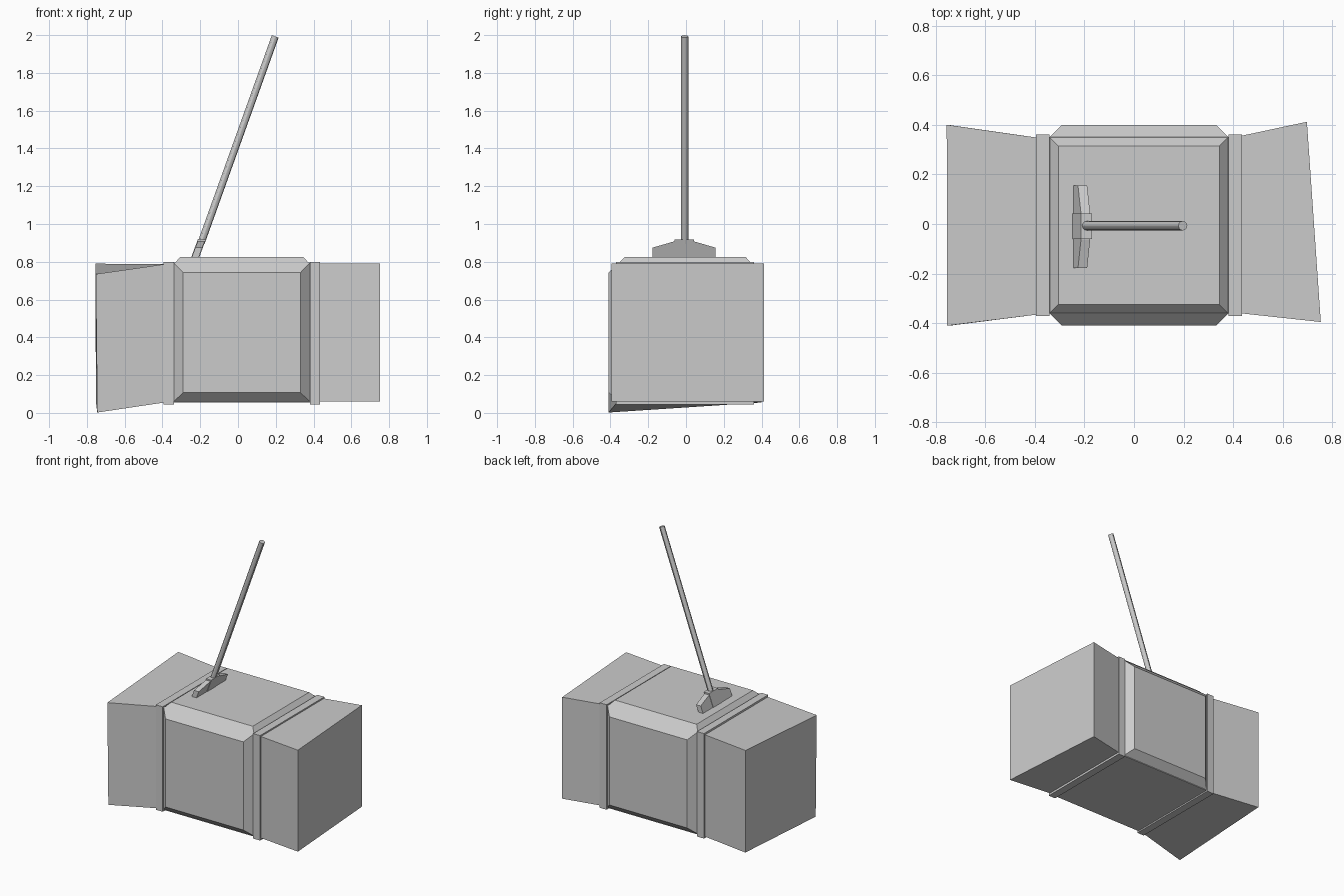
import bpy, bmesh
from mathutils import Vector

if "Cube" in bpy.data.objects:
    bpy.data.objects.remove(bpy.data.objects["Cube"])


def make(name, bm):
    bmesh.ops.recalc_face_normals(bm, faces=bm.faces[:])
    me = bpy.data.meshes.new(name)
    bm.to_mesh(me)
    bm.free()
    ob = bpy.data.objects.new(name, me)
    bpy.context.collection.objects.link(ob)
    return ob


def loft(name, a, b):
    """Closed solid between two matching point loops."""
    bm = bmesh.new()
    va = [bm.verts.new(p) for p in a]
    vb = [bm.verts.new(p) for p in b]
    bm.faces.new(va)
    bm.faces.new(vb[::-1])
    for i in range(len(a)):
        j = (i + 1) % len(a)
        bm.faces.new((va[i], va[j], vb[j], vb[i]))
    return make(name, bm)


def rect_x(x, y0, y1, z0, z1):
    return [(x, y0, z0), (x, y1, z0), (x, y1, z1), (x, y0, z1)]


def rect_y(y, x0, x1, z0, z1):
    return [(x0, y, z0), (x1, y, z0), (x1, y, z1), (x0, y, z1)]


def rect_z(z, x0, x1, y0, y1):
    return [(x0, y0, z), (x1, y0, z), (x1, y1, z), (x0, y1, z)]


# Centre block with bevelled raised panels
loft("core_block", rect_x(-0.345, -0.36, 0.35, 0.055, 0.79),
     rect_x(0.385, -0.36, 0.35, 0.055, 0.79))
for name, y0, y1 in (("front_panel", -0.36, -0.41), ("back_panel", 0.35, 0.40)):
    loft(name, rect_y(y0, -0.34, 0.38, 0.06, 0.795),
         rect_y(y1, -0.29, 0.33, 0.108, 0.742))
loft("top_panel", rect_z(0.788, -0.34, 0.38, -0.36, 0.35),
     rect_z(0.826, -0.305, 0.345, -0.325, 0.315))

# Bands either side of the centre block
for name, x in (("left_band", -0.395), ("right_band", 0.38)):
    loft(name, rect_x(x, -0.37, 0.36, 0.045, 0.80),
         rect_x(x + 0.055, -0.37, 0.36, 0.045, 0.80))

# Uneven flared striking heads
loft("right_head", rect_x(0.43, -0.36, 0.355, 0.06, 0.79),
     [(0.753, -0.395, 0.06), (0.697, 0.412, 0.06),
      (0.697, 0.412, 0.79), (0.753, -0.395, 0.79)])
loft("left_head", rect_x(-0.39, -0.365, 0.348, 0.055, 0.787),
     [(-0.745, -0.41, 0.002), (-0.752, 0.40, 0.055),
      (-0.755, 0.40, 0.79), (-0.753, -0.41, 0.735)])

# Leaning shaft
base, tip = Vector((-0.195, -0.007, 0.90)), Vector((0.197, -0.007, 1.993))
axis = tip - base
bm = bmesh.new()
bmesh.ops.create_cone(bm, cap_ends=True, segments=12, radius1=0.019,
                      radius2=0.019, depth=axis.length)
bm.transform(axis.to_track_quat('Z', 'Y').to_matrix().to_4x4())
bmesh.ops.translate(bm, verts=bm.verts[:], vec=(base + tip) / 2)
shaft = make("shaft", bm)
bpy.context.view_layer.objects.active = shaft
shaft.select_set(True)
bpy.ops.object.shade_smooth_by_angle()
shaft.select_set(False)


def leaning_plate(name, profile, thick):
    """Extrude a (y, z) profile in x, sheared to follow the shaft."""
    def side(s):
        return [(-0.224 + (z - 0.83) * 0.37 + s * thick / 2, y, z)
                for y, z in profile]
    return loft(name, side(-1), side(1))


# Tapered crossguard and the collar that holds the shaft
leaning_plate("crossguard", [(-0.177, 0.82), (0.155, 0.82), (0.155, 0.875),
                             (0.042, 0.908), (-0.062, 0.908), (-0.177, 0.875)], 0.037)
leaning_plate("shaft_collar", [(-0.06, 0.82), (0.042, 0.82),
                               (0.042, 0.918), (-0.06, 0.918)], 0.043)
